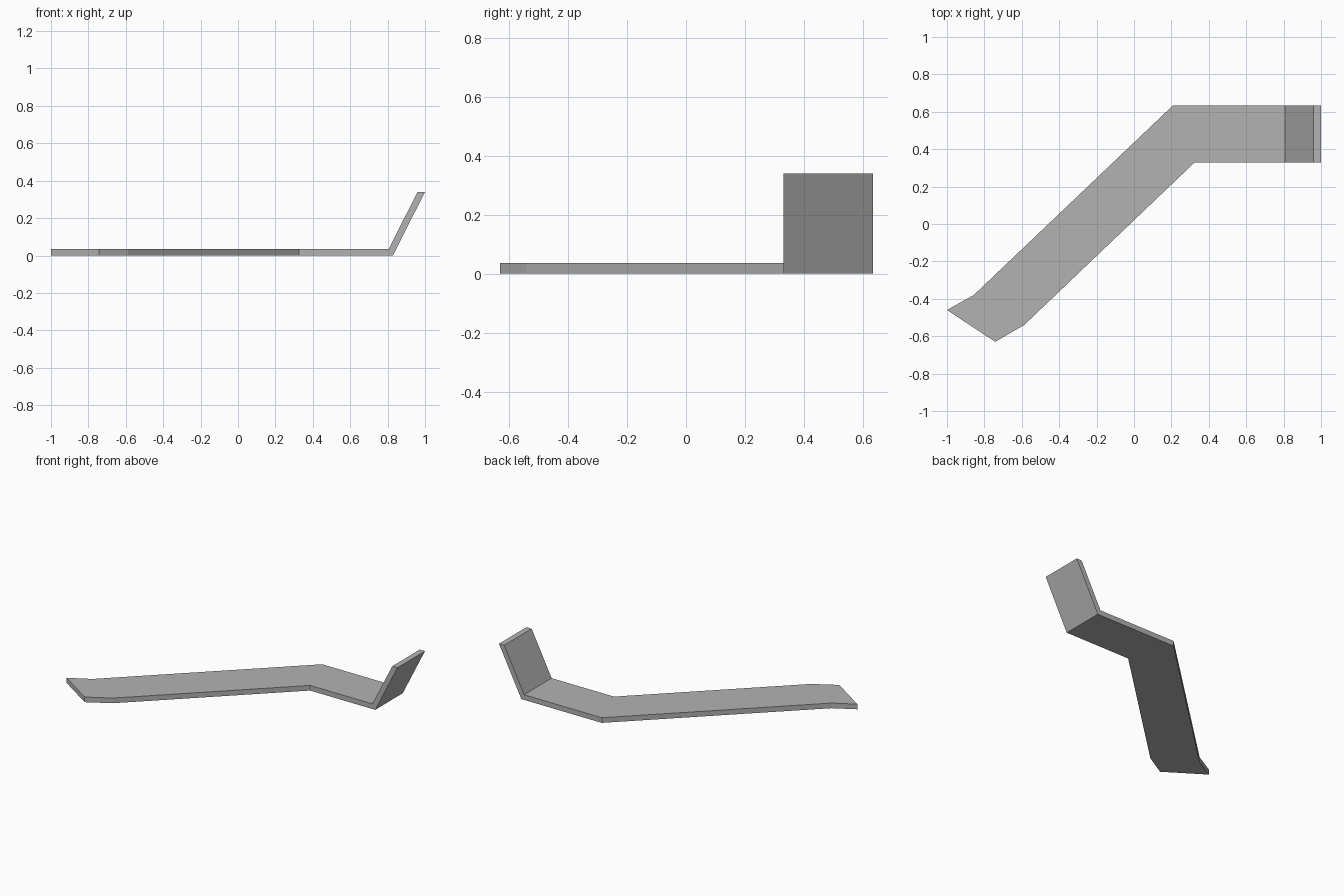
import bpy
import bmesh

cube = bpy.data.objects.get("Cube")
if cube:
    bpy.data.objects.remove(cube, do_unlink=True)

THICK = 0.036

grey = bpy.data.materials.new("plain grey")
grey.use_nodes = True
colour = (0.45, 0.45, 0.45, 1)
grey.diffuse_color = colour
grey.node_tree.nodes["Principled BSDF"].inputs["Base Color"].default_value = colour


def flat_section(back, front):
    """Four corners of a level strip section: bottom pair, then top pair."""
    return [(*back, 0), (*front, 0), (*front, THICK), (*back, THICK)]


def bent_section(x_low, z_low, x_up, z_up, back=0.633, front=0.33):
    """Section across the straight end, with lower and upper skins offset."""
    return [(x_low, back, z_low), (x_low, front, z_low),
            (x_up, front, z_up), (x_up, back, z_up)]


# Sections along the strip, from the angled tip to the raised end
sections = [
    flat_section((-1.0, -0.46), (-0.742, -0.63)),
    flat_section((-0.857, -0.38), (-0.587, -0.54)),
    flat_section((0.207, 0.633), (0.325, 0.33)),
    bent_section(0.828, 0, 0.806, THICK),
    bent_section(1.0, 0.34, 0.96, 0.34),
]

# Skin the sections into one bent strip with closed ends
bm = bmesh.new()
rings = [[bm.verts.new(p) for p in s] for s in sections]
for a, b in zip(rings, rings[1:]):
    for i in range(4):
        j = (i + 1) % 4
        bm.faces.new((a[i], a[j], b[j], b[i]))
bm.faces.new(rings[0])
bm.faces.new(rings[-1])
bmesh.ops.recalc_face_normals(bm, faces=bm.faces)

mesh = bpy.data.meshes.new("bent_strip")
bm.to_mesh(mesh)
bm.free()
mesh.materials.append(grey)
strip = bpy.data.objects.new("bent_strip", mesh)
bpy.context.collection.objects.link(strip)
